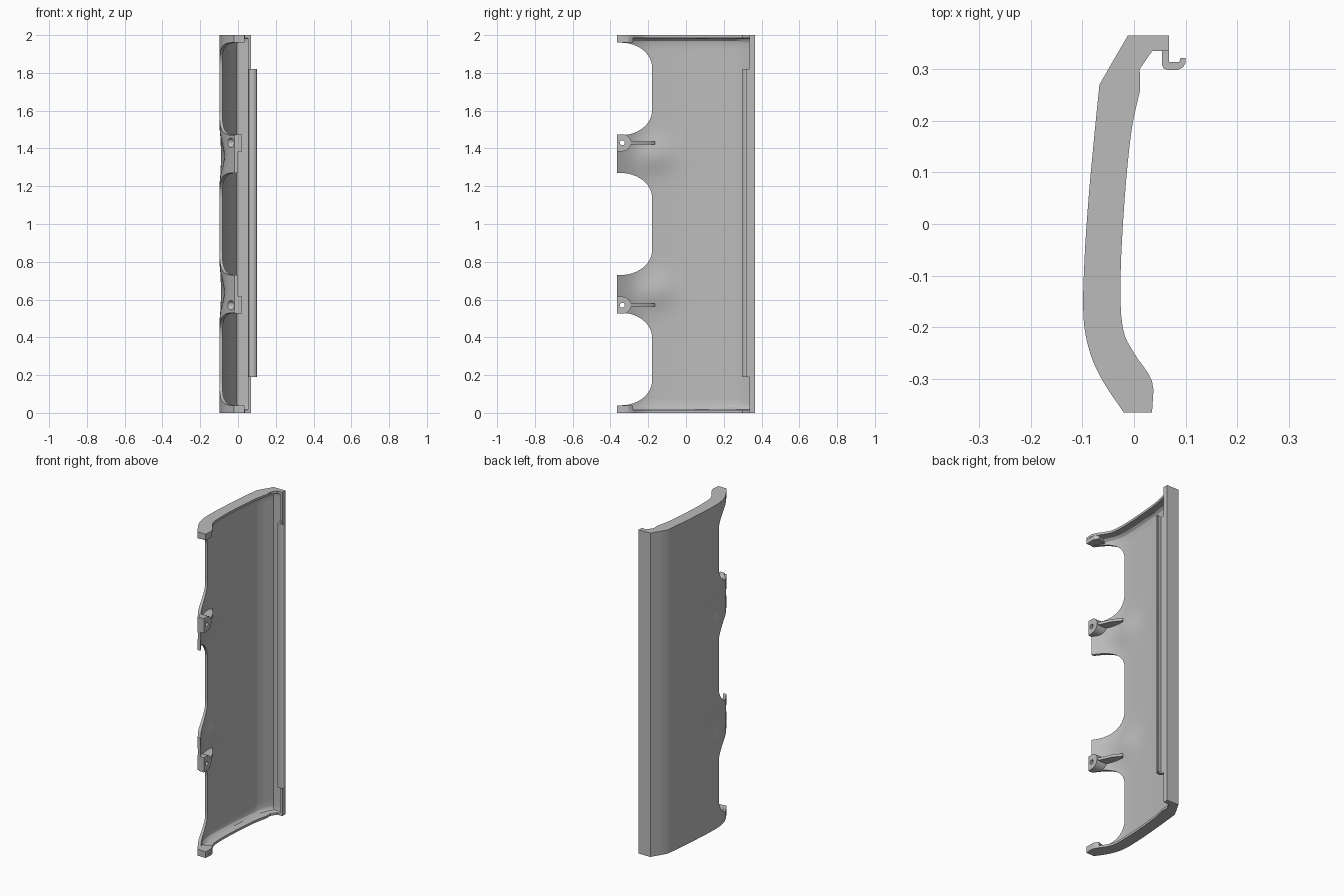
import bpy, bmesh, math
from mathutils import Vector

cube = bpy.data.objects.get("Cube")
if cube:
    bpy.data.objects.remove(cube, do_unlink=True)

grey = bpy.data.materials.new("plain_grey")
grey.use_nodes = True
grey.diffuse_color = (0.5, 0.5, 0.5, 1)
grey.node_tree.nodes["Principled BSDF"].inputs["Base Color"].default_value = (0.5, 0.5, 0.5, 1)


def make_object(name, bm):
    bmesh.ops.recalc_face_normals(bm, faces=bm.faces)
    mesh = bpy.data.meshes.new(name)
    bm.to_mesh(mesh)
    bm.free()
    mesh.materials.append(grey)
    obj = bpy.data.objects.new(name, mesh)
    bpy.context.collection.objects.link(obj)
    return obj


def add_prism(bm, bottom, top):
    """Solid between two matching outlines."""
    a = [bm.verts.new(p) for p in bottom]
    b = [bm.verts.new(p) for p in top]
    bm.faces.new(a)
    bm.faces.new(b)
    for i in range(len(a)):
        j = (i + 1) % len(a)
        bm.faces.new((a[i], a[j], b[j], b[i]))


def extrude_z(name, outline, spans):
    bm = bmesh.new()
    for z0, z1 in spans:
        add_prism(bm, [(x, y, z0) for x, y in outline], [(x, y, z1) for x, y in outline])
    return make_object(name, bm)


def smooth_line(points, steps=4):
    """Catmull-Rom curve through the points."""
    p = [Vector(q) for q in points]
    p = [2 * p[0] - p[1]] + p + [2 * p[-1] - p[-2]]
    out = []
    for a, b, c, d in zip(p, p[1:], p[2:], p[3:]):
        for k in range(steps):
            t = k / steps
            out.append(0.5 * (2 * b + (c - a) * t + (2 * a - 5 * b + 4 * c - d) * t * t
                              + (3 * b - a - 3 * c + d) * t ** 3))
    return out + [p[-2]]


def select(obj):
    bpy.ops.object.select_all(action='DESELECT')
    obj.select_set(True)
    bpy.context.view_layer.objects.active = obj


def cut(obj, cutter):
    mod = obj.modifiers.new("cut", 'BOOLEAN')
    mod.operation, mod.solver, mod.object = 'DIFFERENCE', 'EXACT', cutter
    select(obj)
    bpy.ops.object.modifier_apply(modifier=mod.name)


# Cross-sections: outer skin, inner skin, and the deeper edge of the end walls
outer = smooth_line([(-.02, -.365), (-.06, -.305), (-.085, -.25), (-.098, -.18),
                     (-.096, -.07), (-.088, .05), (-.078, .16), (-.067, .27)])
inner = smooth_line([(0, -.365), (-.042, -.30), (-.069, -.245), (-.083, -.18),
                     (-.081, -.07), (-.073, .05), (-.063, .16), (-.052, .265)])
wall = smooth_line([(.035, -.365), (.035, -.305), (0, -.25), (-.022, -.2),
                    (-.026, -.1), (-.018, .05), (-.005, .18), (.012, .26)])
outer += [Vector(p) for p in ((-.04, .317), (-.012, .365), (.068, .365))]
inner += [Vector(p) for p in ((-.028, .307), (-.004, .35), (.068, .35))]
wall += [Vector(p) for p in ((.011, .30), (.035, .335), (.068, .335))]

# Heights of the rows, with the depth of the end wall and its fillet
ends = [(0, 1), (.014, 1), (.019, .3), (.03, .08), (.045, 0)]
rows = ends + [(.08 + 1.84 * i / 70, 0) for i in range(71)]
rows += [(2 - z, t) for z, t in reversed(ends)]


def dent(y, z):
    """Inward dimple beside each mounting tab."""
    return .025 * math.exp(-((y + .17) / .1) ** 2 - ((abs(z - 1) - .36) / .085) ** 2)


# Panel shell with end walls
bm = bmesh.new()
rings = []
for z, t in rows:
    section = list(outer) + [a.lerp(b, t) for a, b in reversed(list(zip(inner, wall)))]
    rings.append([bm.verts.new((p.x + dent(p.y, z), p.y, z)) for p in section])
n = len(rings[0])
for r, s in zip(rings, rings[1:]):
    for i in range(n):
        j = (i + 1) % n
        bm.faces.new((r[i], r[j], s[j], s[i]))
for r in (rings[0], rings[-1]):
    for i in range(len(outer) - 1):
        bm.faces.new((r[i], r[i + 1], r[n - 2 - i], r[n - 1 - i]))
shell = make_object("panel_shell", bm)

# Rounded openings along the front edge
bm = bmesh.new()
for z0, z1 in ((.04, .53), (.73, 1.27), (1.47, 1.96)):
    arc = [(-.345 + .165 * math.sin(a), .13 * (1 - math.cos(a)))
           for a in (math.pi / 2 * k / 12 for k in range(13))]
    outline = [(-.5, z0)] + [(y, z0 + h) for y, h in arc]
    outline += [(y, z1 - h) for y, h in reversed(arc)] + [(-.5, z1)]
    add_prism(bm, [(-.3, y, z) for y, z in outline], [(.3, y, z) for y, z in outline])
openings = make_object("opening_cutter", bm)
openings.hide_render = True
cut(shell, openings)

# Screw bosses: square towards the front edge, round behind
bm = bmesh.new()
for side in (-1, 1):
    cz = 1 + side * .43
    outline = [(-.365, cz - .045), (-.365, cz + .045)]
    outline += [(-.335 + .045 * math.cos(a), cz + .045 * math.sin(a))
                for a in (math.pi / 2 - math.pi * k / 16 for k in range(17))]
    add_prism(bm, [(-.01 - (y + .365) * .6, y, z) for y, z in outline],
              [(.022, y, z) for y, z in outline])
bosses = make_object("screw_bosses", bm)

# Screw holes with a wider countersink on the outside
for radius, x0, x1 in ((.013, -.2, .1), (.025, -.2, -.012)):
    bm = bmesh.new()
    for side in (-1, 1):
        ring = [(-.337 + radius * math.cos(math.tau * k / 24),
                 1 + side * .43 + radius * math.sin(math.tau * k / 24)) for k in range(24)]
        add_prism(bm, [(x0, y, z) for y, z in ring], [(x1, y, z) for y, z in ring])
    holes = make_object("hole_cutter", bm)
    holes.hide_render = True
    cut(shell, holes)
    cut(bosses, holes)
    bpy.data.objects.remove(holes, do_unlink=True)
bpy.data.objects.remove(openings, do_unlink=True)

# Thin ribs behind the bosses
ribs = extrude_z("boss_ribs", [(-.045, -.302), (.02, -.302), (-.02, -.215), (-.06, -.165), (-.08, -.19)],
                 [(.562, .578), (1.422, 1.438)])

# Solid tips at the front of the end walls
tips = extrude_z("end_tips", [(-.02, -.365), (.035, -.365), (.035, -.305), (.018, -.28),
                              (-.05, -.30), (-.055, -.31)], [(0, .038), (1.962, 2)])

# Rear lip and hooked rail
lip = extrude_z("rear_lip", [(.052, .335), (.068, .335), (.068, .365), (.052, .365)], [(0, 2)])
rail = extrude_z("hooked_rail", [(.054, .34), (.054, .308), (.058, .301), (.066, .298), (.084, .298),
                                 (.095, .304), (.1, .312), (.1, .322), (.09, .322), (.088, .314),
                                 (.068, .314), (.068, .34)], [(.19, 1.82)])

for obj in (shell, bosses, ribs, tips, lip, rail):
    select(obj)
    bpy.ops.object.shade_smooth_by_angle(angle=math.radians(28))
